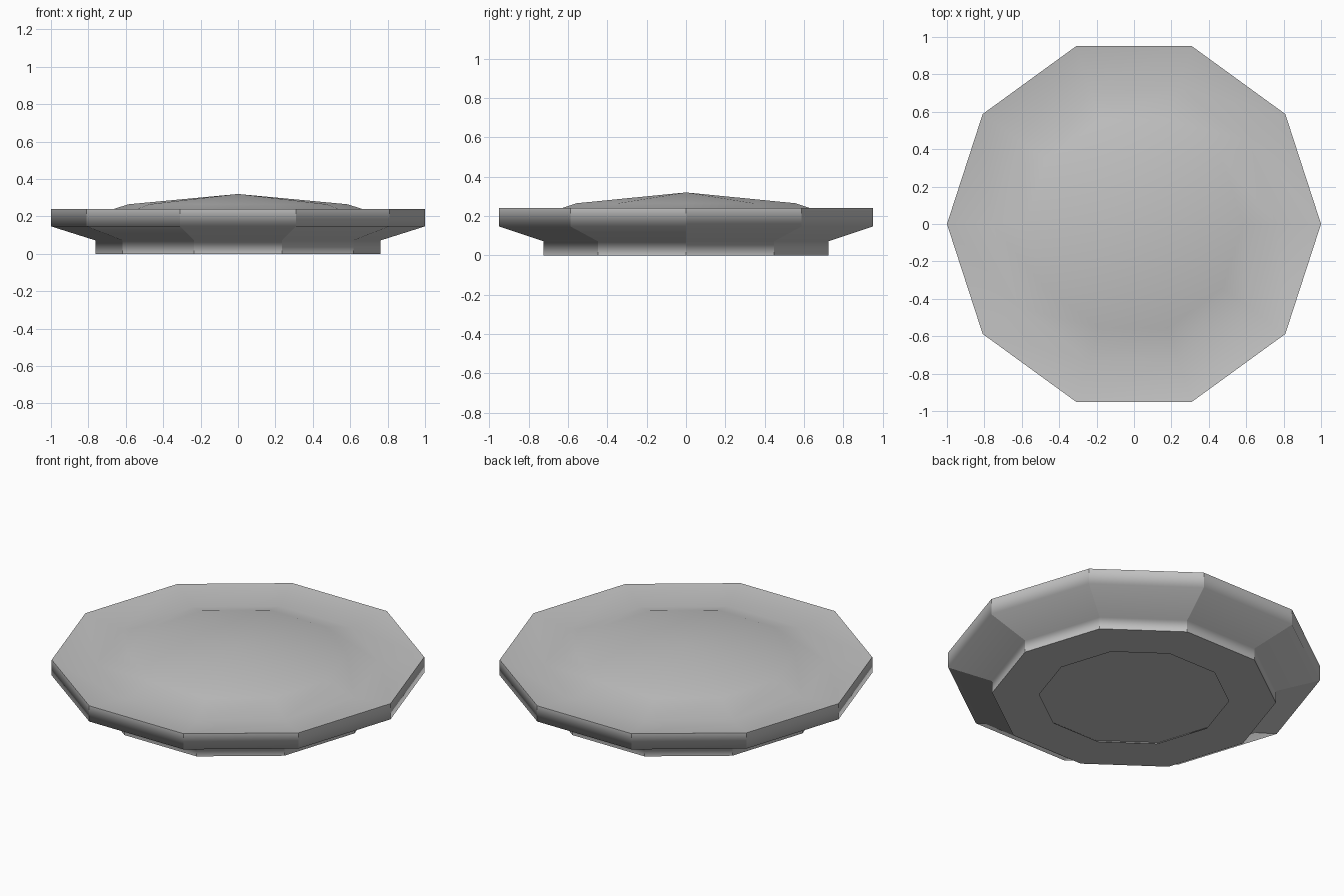
import bpy, bmesh
from math import cos, sin, pi

cube = bpy.data.objects.get("Cube")
if cube:
    bpy.data.objects.remove(cube, do_unlink=True)

SIDES = 10

grey = bpy.data.materials.new("plain grey")
grey.use_nodes = True
colour = (0.55, 0.55, 0.55, 1)
grey.diffuse_color = colour
grey.node_tree.nodes["Principled BSDF"].inputs["Base Color"].default_value = colour


def turned(name, profile, sharp_seams=False, sharp_rings=()):
    """Sweep (radius, height) points round z; radius 0 closes to a point."""
    bm = bmesh.new()
    rings = []
    for r, z in profile:
        count = SIDES if r > 0 else 1
        rings.append([bm.verts.new((r * cos(2 * pi * i / SIDES),
                                    r * sin(2 * pi * i / SIDES), z))
                      for i in range(count)])
    for low, high in zip(rings, rings[1:]):
        for i in range(SIDES):
            j = (i + 1) % SIDES
            if len(low) == 1:
                corners = (low[0], high[j], high[i])
            elif len(high) == 1:
                corners = (low[i], low[j], high[0])
            else:
                corners = (low[i], low[j], high[j], high[i])
            bm.faces.new(corners).smooth = True
        # Corner seams stay crisp while the profile shades smoothly
        if sharp_seams:
            for a, b in zip(low, high):
                bm.edges.get((a, b)).smooth = False
    for k in sharp_rings:
        for i in range(SIDES):
            bm.edges.get((rings[k][i], rings[k][i - 1])).smooth = False
    mesh = bpy.data.meshes.new(name)
    bm.to_mesh(mesh)
    bm.free()
    mesh.materials.append(grey)
    ob = bpy.data.objects.new(name, mesh)
    bpy.context.collection.objects.link(ob)
    # Large faces lead the smooth shading
    mod = ob.modifiers.new("weighted normals", "WEIGHTED_NORMAL")
    mod.keep_sharp = True


# Flat underside of the foot with a shallow, undercut recess
turned("foot_base", [(0, 0.03), (0.55, 0.03), (0.51, 0), (0.763, 0)],
       sharp_rings=(1, 2))

# Foot wall, sloping underside and upright rim
turned("side_wall", [(0.763, 0), (0.763, 0.072), (1, 0.147), (1, 0.24)],
       sharp_seams=True)

# Margin dipping inward from the rim, then a low pointed dome
turned("domed_top", [(1, 0.24), (0.76, 0.21), (0.585, 0.265), (0, 0.32)])
